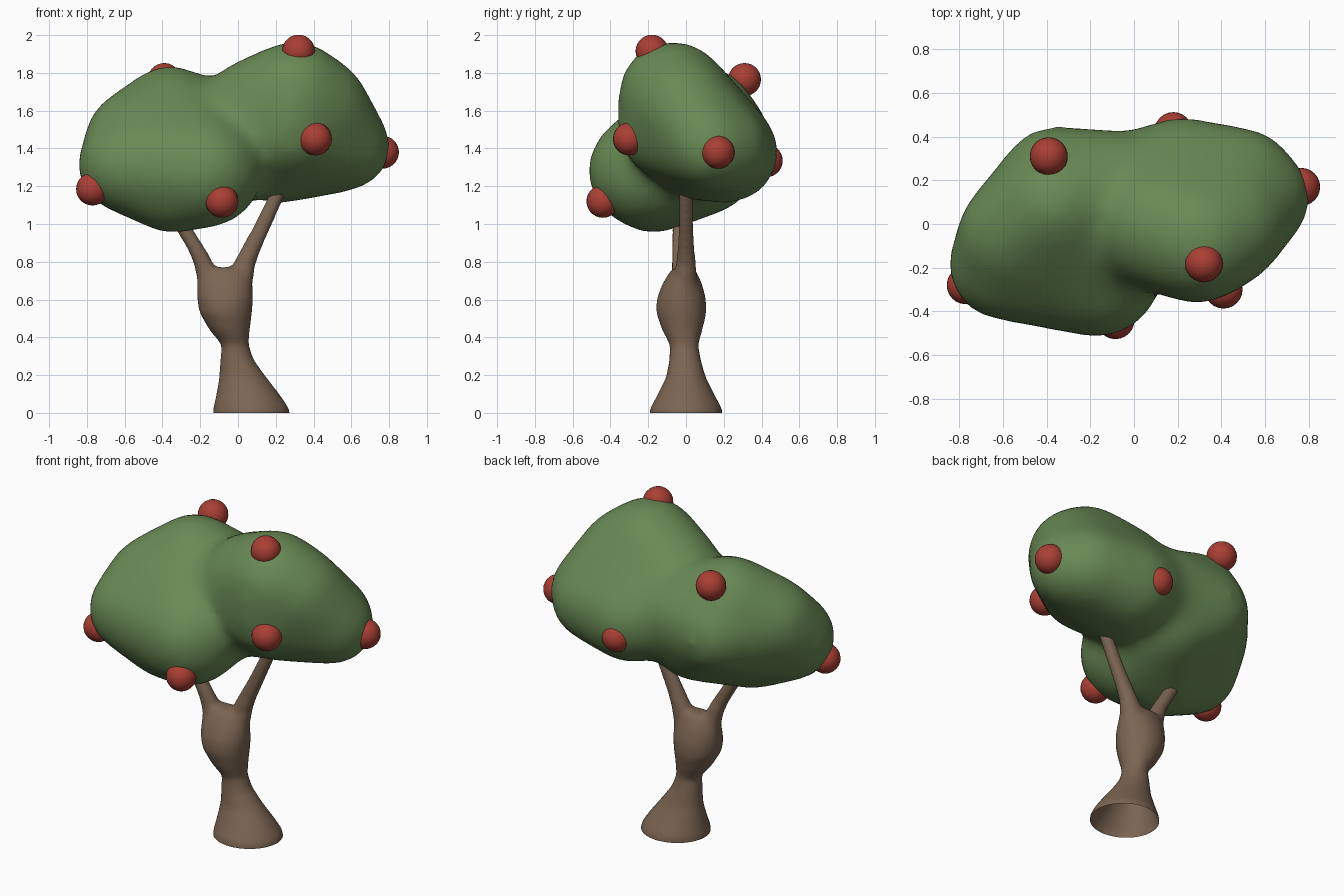
import bpy, bmesh
from math import sin, cos, pi
from mathutils import Vector, Matrix

if "Cube" in bpy.data.objects:
    bpy.data.objects.remove(bpy.data.objects["Cube"])


def material(name, rgb):
    m = bpy.data.materials.new(name)
    m.diffuse_color = (*rgb, 1)
    m.use_nodes = True
    m.node_tree.nodes["Principled BSDF"].inputs["Base Color"].default_value = m.diffuse_color
    return m


def add_object(name, bm, mat):
    me = bpy.data.meshes.new(name)
    bm.to_mesh(me)
    bm.free()
    me.materials.append(mat)
    for p in me.polygons:
        p.use_smooth = True
    ob = bpy.data.objects.new(name, me)
    bpy.context.collection.objects.link(ob)
    return ob


def add_hull(bm, spheres, grow):
    """Convex hull wrapped around a group of spheres."""
    part = bmesh.new()
    for x, y, z, r in spheres:
        bmesh.ops.create_icosphere(part, subdivisions=3, radius=r + grow,
                                   matrix=Matrix.Translation((x, y, z)))
    hull = bmesh.ops.convex_hull(part, input=part.verts)
    junk = {g for g in hull["geom_interior"] + hull["geom_unused"]
            if isinstance(g, bmesh.types.BMVert)}
    bmesh.ops.delete(part, geom=list(junk), context='VERTS')
    bmesh.ops.recalc_face_normals(part, faces=part.faces)
    me = bpy.data.meshes.new("tmp")
    part.to_mesh(me)
    part.free()
    bm.from_mesh(me)
    bpy.data.meshes.remove(me)


def add_loft(bm, rings, n=24):
    """Closed tube through elliptical rings (cx, cy, z, rx, ry)."""
    loops = [[bm.verts.new((cx + rx * cos(2 * pi * i / n), cy + ry * sin(2 * pi * i / n), z))
              for i in range(n)] for cx, cy, z, rx, ry in rings]
    for a, b in zip(loops, loops[1:]):
        for i in range(n):
            j = (i + 1) % n
            bm.faces.new((a[i], a[j], b[j], b[i]))
    bm.faces.new(loops[0][::-1])
    bm.faces.new(loops[-1])


def fuse(ob, voxel, iterations):
    """Melt overlapping volumes into one smooth skin."""
    rm = ob.modifiers.new("fuse", 'REMESH')
    rm.mode = 'VOXEL'
    rm.voxel_size = voxel
    rm.use_smooth_shade = True
    sm = ob.modifiers.new("soften", 'SMOOTH')
    sm.factor = 0.5
    sm.iterations = iterations
    dg = bpy.context.evaluated_depsgraph_get()
    me = bpy.data.meshes.new_from_object(ob.evaluated_get(dg))
    ob.modifiers.clear()
    ob.data = me


green = material("leaf_green", (0.14, 0.25, 0.09))
brown = material("bark_brown", (0.20, 0.13, 0.085))
red = material("fruit_red", (0.40, 0.05, 0.035))

# Canopy: two lumpy clouds of leaves melted together
left = [(-.60, -.19, 1.31, .23), (-.35, -.17, 1.22, .25), (-.17, -.22, 1.28, .28),
        (-.36, .09, 1.57, .25), (-.36, .20, 1.44, .23), (-.55, -.05, 1.45, .24),
        (-.15, .11, 1.31, .24), (-.10, .16, 1.46, .25)]
right = [(.30, -.07, 1.68, .27), (.58, .12, 1.41, .21), (.22, .22, 1.38, .25),
         (.28, -.10, 1.50, .24), (.10, .00, 1.58, .28), (.50, .20, 1.40, .22),
         (.42, -.02, 1.62, .25), (.18, .08, 1.38, .24), (.05, .20, 1.42, .22)]
bm = bmesh.new()
add_hull(bm, left, .024)
add_hull(bm, right, .024)
canopy = add_object("canopy", bm, green)
fuse(canopy, .03, 36)

# Trunk with flared foot, pinched waist and two branches
bm = bmesh.new()
add_loft(bm, [(.07, 0, -.08, .205, .195), (.07, 0, .02, .203, .193), (.055, 0, .09, .172, .155),
              (.025, 0, .19, .125, .105), (-.005, -.005, .28, .09, .085),
              (-.015, -.01, .36, .072, .076), (-.045, -.02, .44, .108, .108),
              (-.065, -.025, .53, .140, .134), (-.068, -.025, .60, .149, .132),
              (-.07, -.02, .68, .149, .107), (-.07, -.015, .75, .135, .07),
              (-.075, -.01, .77, .11, .05)])
add_loft(bm, [(-.13, -.02, .60, .06, .06), (-.155, -.02, .70, .062, .06),
              (-.178, -.025, .78, .054, .052), (-.215, -.032, .86, .049, .045),
              (-.288, -.035, .98, .047, .040), (-.40, -.035, 1.17, .047, .038)])
add_loft(bm, [(-.01, -.01, .60, .06, .07), (.005, -.01, .70, .075, .07),
              (.03, 0, .78, .062, .054), (.065, 0, .86, .055, .047),
              (.125, 0, .98, .049, .040), (.20, 0, 1.14, .045, .037),
              (.27, 0, 1.30, .043, .037)])
trunk = add_object("trunk", bm, brown)
fuse(trunk, .016, 10)

# Cut the foot flat and leave it open underneath
bm = bmesh.new()
bm.from_mesh(trunk.data)
bmesh.ops.bisect_plane(bm, geom=bm.verts[:] + bm.edges[:] + bm.faces[:],
                       plane_co=(0, 0, 0), plane_no=(0, 0, 1), clear_inner=True)
bm.to_mesh(trunk.data)
bm.free()

# Round fruit half sunk into the leaves
fruits = [(-.77, -.28, 1.185), (-.085, -.44, 1.12), (-.39, .31, 1.765), (.32, -.18, 1.915),
          (.41, -.30, 1.45), (.765, .17, 1.38), (.18, .425, 1.335)]
for i, pos in enumerate(fruits):
    bm = bmesh.new()
    bmesh.ops.create_uvsphere(bm, u_segments=24, v_segments=14, radius=.087,
                              matrix=Matrix.Translation(Vector(pos)))
    add_object(f"fruit_{i + 1}", bm, red)

# Keep materials on the fused skins
for ob, mat in ((canopy, green), (trunk, brown)):
    ob.data.materials.clear()
    ob.data.materials.append(mat)
    for p in ob.data.polygons:
        p.use_smooth = True
        p.material_index = 0
